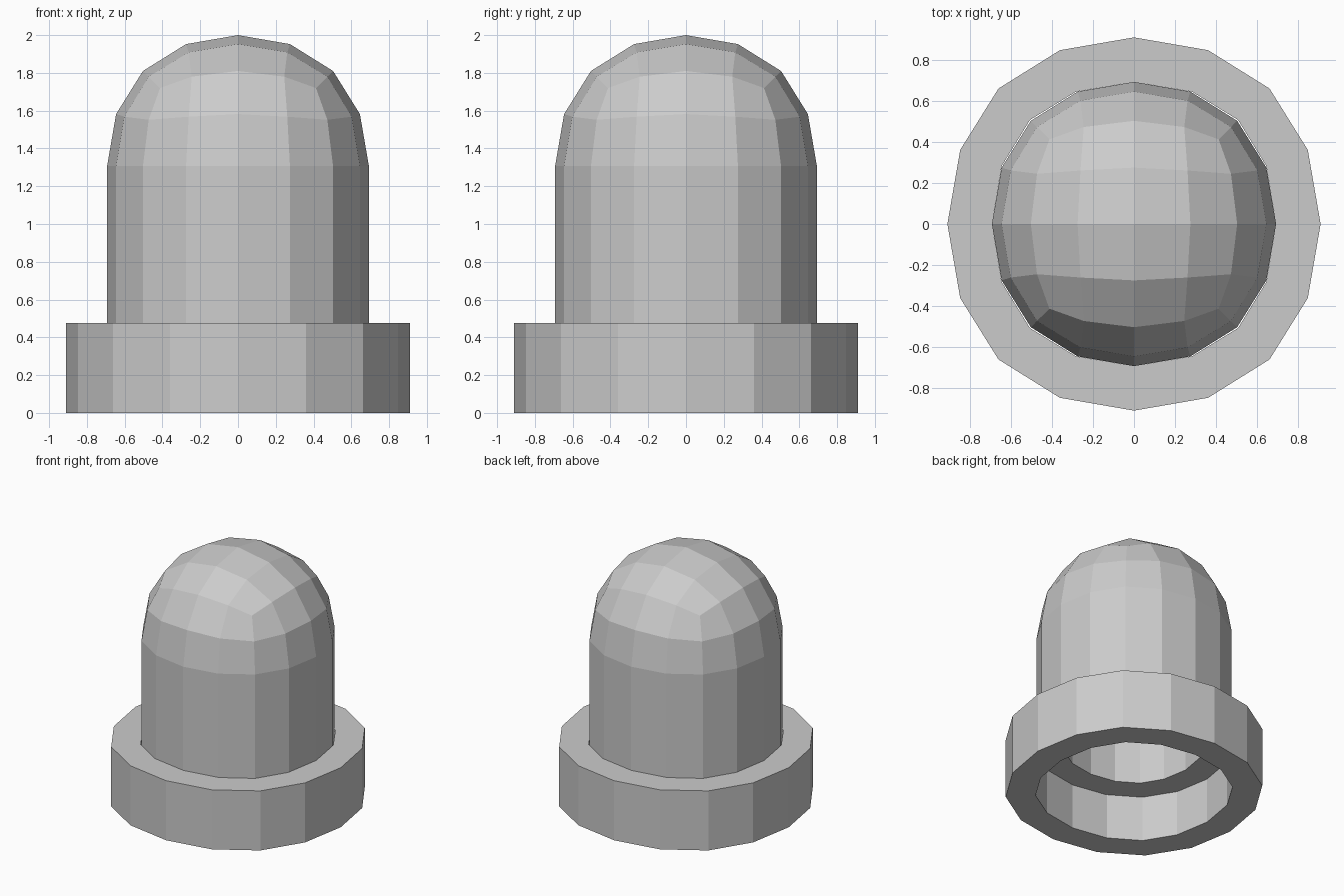
import bpy, bmesh

if "Cube" in bpy.data.objects:
    bpy.data.objects.remove(bpy.data.objects["Cube"])

def rounded_cube(name, radius, z):
    """Twice-subdivided cube cut to its upper half, equator at height z."""
    bpy.ops.mesh.primitive_cube_add(size=2)
    ob = bpy.context.object
    ob.name = name
    sub = ob.modifiers.new("round", 'SUBSURF')
    sub.levels = 2
    bpy.ops.object.modifier_apply(modifier=sub.name)
    bm = bmesh.new()
    bm.from_mesh(ob.data)
    k = radius / max(v.co.x for v in bm.verts)
    for v in bm.verts:
        v.co *= k
    low = [v for v in bm.verts if v.co.z < -0.001]
    bmesh.ops.delete(bm, geom=low, context='VERTS')
    for v in bm.verts:
        v.co.z += z
    return ob, bm

def extend_down(bm, z):
    """Extrude the open rim straight down to height z."""
    rim = [e for e in bm.edges if e.is_boundary]
    new = bmesh.ops.extrude_edge_only(bm, edges=rim)["geom"]
    for v in new:
        if isinstance(v, bmesh.types.BMVert):
            v.co.z = z

def finish(ob, bm, thickness):
    bmesh.ops.recalc_face_normals(bm, faces=bm.faces)
    # make sure normals point outward before thickening inward
    f = max(bm.faces, key=lambda f: f.calc_center_median().x)
    if f.normal.x < 0:
        bmesh.ops.reverse_faces(bm, faces=bm.faces)
    for f in bm.faces:
        f.smooth = False
    bm.to_mesh(ob.data)
    bm.free()
    s = ob.modifiers.new("wall", 'SOLIDIFY')
    s.thickness = thickness
    s.offset = -1

# Domed cap: thick shell, its lower rim sits inside the collar
cap, bm = rounded_cube("domed_cap", 0.693, 1.307)
extend_down(bm, 0.36)
finish(cap, bm, 0.205)

# Collar: wide ring with the same outline, open through the middle
collar, bm = rounded_cube("collar", 0.91, 0.477)
upper = [f for f in bm.faces]
extend_down(bm, 0.0)
bmesh.ops.delete(bm, geom=upper, context='FACES')
finish(collar, bm, 0.217)
